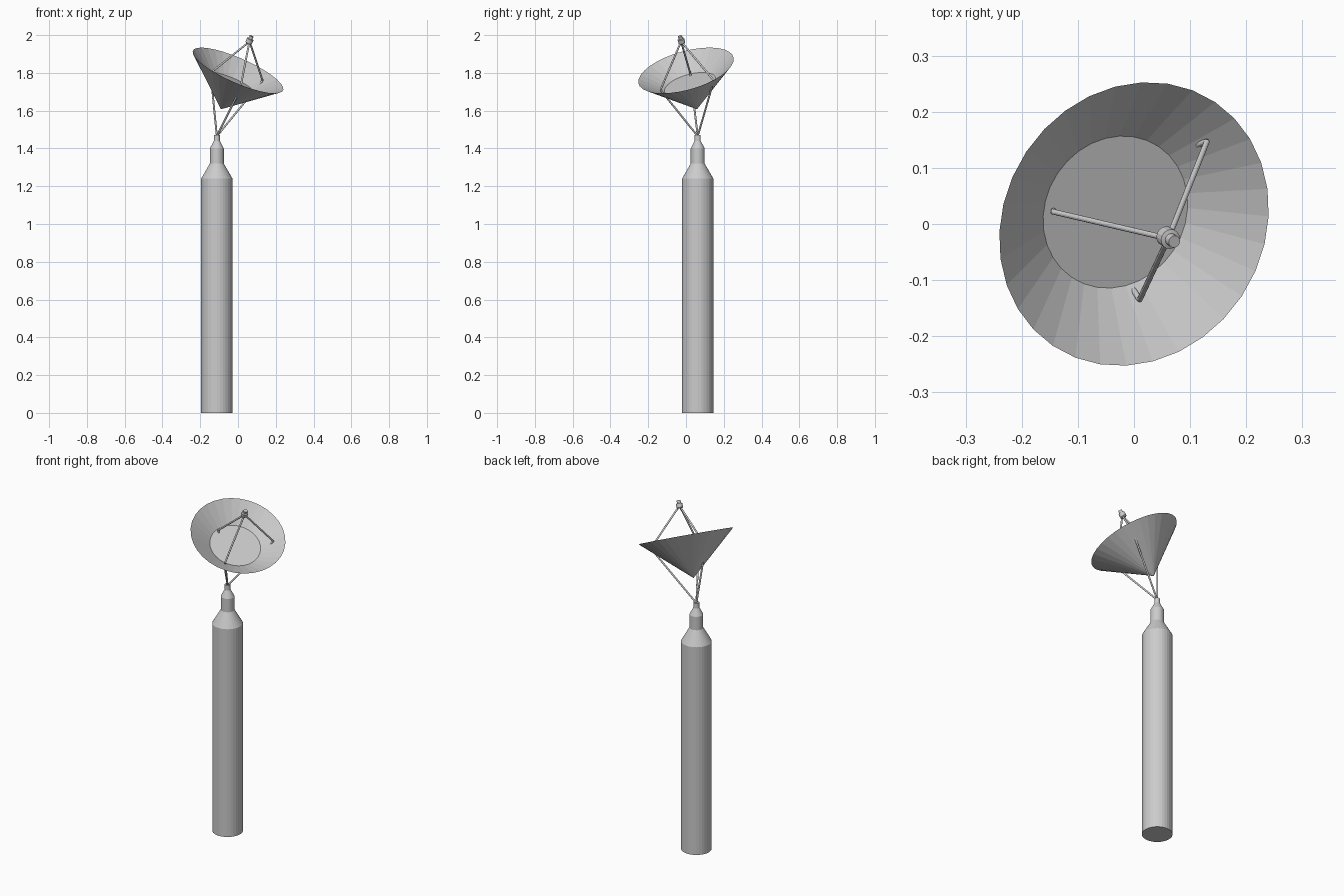
import bpy, bmesh, math
from mathutils import Vector

if "Cube" in bpy.data.objects:
    bpy.data.objects.remove(bpy.data.objects["Cube"])

SIDES = 32


def lathe(name, profile, origin, axis, sides=SIDES):
    """Spin (radius, height) pairs around an axis; radius 0 makes a point."""
    bm = bmesh.new()
    rot = Vector((0, 0, 1)).rotation_difference(Vector(axis).normalized())
    rings = []
    for r, h in profile:
        n = 1 if r == 0 else sides
        rings.append([bm.verts.new(Vector(origin) + rot @ Vector(
            (r * math.cos(2 * math.pi * i / sides), r * math.sin(2 * math.pi * i / sides), h)))
            for i in range(n)])
    for a, b in zip(rings, rings[1:]):
        for i in range(sides):
            j = (i + 1) % sides
            quad = [a[i % len(a)], a[j % len(a)], b[j % len(b)], b[i % len(b)]]
            bm.faces.new(list(dict.fromkeys(quad)))
    for ring in (rings[0], rings[-1]):
        if len(ring) > 1:
            bm.faces.new(ring)
    bmesh.ops.recalc_face_normals(bm, faces=bm.faces)
    mesh = bpy.data.meshes.new(name)
    bm.to_mesh(mesh)
    bm.free()
    obj = bpy.data.objects.new(name, mesh)
    bpy.context.collection.objects.link(obj)
    return obj


def rod(name, a, b, r=0.005):
    a, b = Vector(a), Vector(b)
    return lathe(name, [(r, 0), (r, (b - a).length)], a, b - a, 12)


# Stepped mast
lathe("mast", [(0.083, 0), (0.083, 1.24), (0.037, 1.32), (0.037, 1.40),
               (0.016, 1.44), (0.016, 1.47)], (-0.112, 0.062, 0), (0, 0, 1))

# Tilted dish: pointed outside, flat-bottomed inside
AXIS = (0.39, -0.25, 0.885)
lathe("dish", [(0, -0.232), (0.261, 0), (0.14, -0.085)], (0, 0, 1.813), AXIS)

# Feed horn above the dish
lathe("feed_horn", [(0.013, 0), (0.018, 0.006), (0.018, 0.028), (0.011, 0.03), (0.011, 0.046)],
      (0.054, -0.02, 1.954), AXIS, 16)

# Struts: feed to dish, and mast top to dish
feed = (0.061, -0.026, 1.966)
mast_top = (-0.112, 0.062, 1.465)
anchors = [(-0.145, 0.022, 1.80), (0.13, 0.147, 1.76), (0.01, -0.135, 1.71)]
for i, p in enumerate(anchors):
    rod(f"feed_strut_{i + 1}", feed, p)
    rod(f"support_strut_{i + 1}", mast_top, p)
